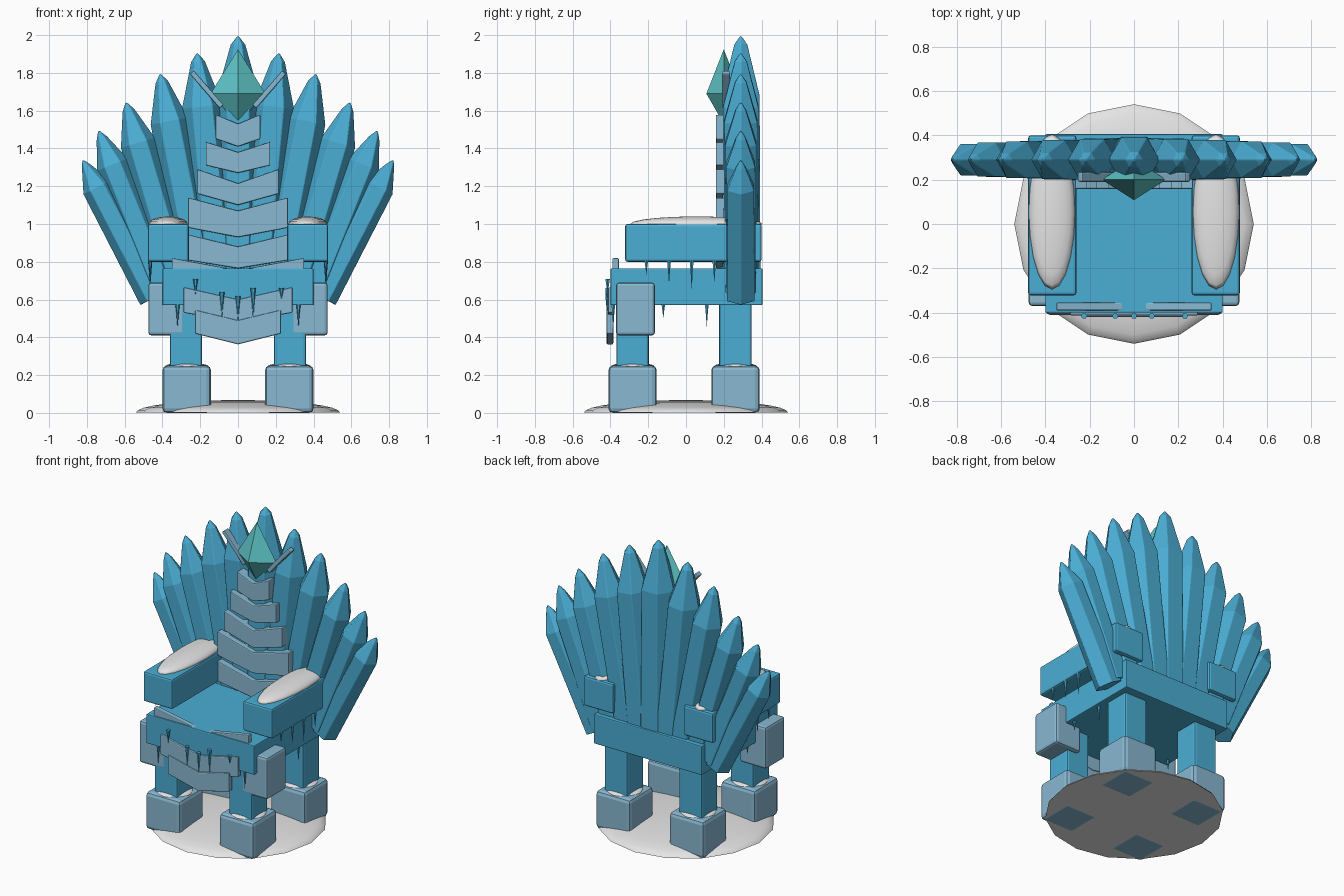
import bpy, bmesh, math

if "Cube" in bpy.data.objects:
    bpy.data.objects.remove(bpy.data.objects["Cube"])


def material(name, rgb):
    m = bpy.data.materials.new(name)
    m.diffuse_color = (*rgb, 1)
    m.use_nodes = True
    m.node_tree.nodes["Principled BSDF"].inputs["Base Color"].default_value = m.diffuse_color
    return m


BLUE = material("ice_blue", (0.07, 0.42, 0.66))
PALE = material("pale_ice", (0.25, 0.48, 0.64))
SNOW = material("snow_white", (0.78, 0.78, 0.78))
TEAL = material("teal_gem", (0.11, 0.54, 0.55))


def finish(name, bm, mat, bevel=0, loc=(0, 0, 0), rot=(0, 0, 0), smooth=False):
    bmesh.ops.recalc_face_normals(bm, faces=bm.faces)
    for f in bm.faces:
        f.smooth = smooth
    me = bpy.data.meshes.new(name)
    bm.to_mesh(me)
    bm.free()
    me.materials.append(mat)
    ob = bpy.data.objects.new(name, me)
    ob.location, ob.rotation_euler = loc, rot
    bpy.context.collection.objects.link(ob)
    if bevel:
        mod = ob.modifiers.new("bevel", 'BEVEL')
        mod.width, mod.segments = bevel, 2
    return ob


def box(name, x, y, z, mat, bevel=0.012):
    """Box from (min, max) ranges on each axis."""
    bm = bmesh.new()
    bmesh.ops.create_cube(bm, size=1)
    for v in bm.verts:
        v.co = [(r[0] + r[1]) / 2 + c * (r[1] - r[0]) for r, c in zip((x, y, z), v.co)]
    return finish(name, bm, mat, bevel)


def lathe(name, profile, sides, mat, scale=(1, 1), bevel=0, **kw):
    """Closed solid from (radius, z) rings; radius 0 makes a point."""
    bm = bmesh.new()
    rings = []
    for r, z in profile:
        n = sides if r else 1
        rings.append([bm.verts.new((r * scale[0] * math.cos(2 * math.pi * k / sides),
                                    r * scale[1] * math.sin(2 * math.pi * k / sides), z))
                      for k in range(n)])
    for a, b in zip(rings, rings[1:]):
        for k in range(sides):
            j = (k + 1) % sides
            q = [a[k % len(a)], a[j % len(a)], b[j % len(b)], b[k % len(b)]]
            bm.faces.new(list(dict.fromkeys(q)))
    for ring in (rings[0], rings[-1]):
        if len(ring) > 1:
            bm.faces.new(ring)
    return finish(name, bm, mat, bevel, **kw)


def mound(name, loc, rx, ry, h, sides=20):
    """Flattened snow ellipsoid."""
    prof = [(math.cos(t), h * math.sin(t)) if abs(t) < 1.5 else (0, math.copysign(h, t))
            for t in [math.pi * (i / 10 - 0.5) for i in range(11)]]
    return lathe(name, prof, sides, SNOW, (rx, ry), loc=loc, smooth=True)


def chevron(name, half, end_top, end_low, mid_top, mid_low, y0, y1):
    """Shallow V-shaped band in the x-z plane."""
    pts = [(-half, end_top), (0, mid_top), (half, end_top),
           (half, end_low), (0, mid_low), (-half, end_low)]
    bm = bmesh.new()
    a = [bm.verts.new((x, y0, z)) for x, z in pts]
    b = [bm.verts.new((x, y1, z)) for x, z in pts]
    for r in (a, b):
        bm.faces.new((r[0], r[1], r[4], r[5]))
        bm.faces.new((r[1], r[2], r[3], r[4]))
    for k in range(6):
        j = (k + 1) % 6
        bm.faces.new((a[k], a[j], b[j], b[k]))
    return finish(name, bm, PALE, 0.006)


def icicle(x, y, top, tip, r=0.012):
    lathe("icicle", [(r, top), (r * 0.55, top - (top - tip) * 0.4), (0, tip)], 6, BLUE, loc=(x, y, 0))


# Snow base: low 16-sided dome
dome = [(0.54 * math.cos(t), 0.002 + 0.066 * math.sin(t)) for t in [i * math.pi / 16 for i in range(8)]]
base = lathe("snow_base", dome + [(0, 0.068)], 16, SNOW, smooth=True)
for f in base.data.polygons:
    if f.normal.z < -0.9:
        f.use_smooth = False

# Seat
box("seat", (-0.4, 0.4), (-0.4, 0.405), (0.57, 0.765), BLUE, 0.006)


def span(s, a, b):
    return (a, b) if s > 0 else (-b, -a)


for s in (-1, 1):
    # Legs with block feet and snow caps
    for nm, y in (("front", -0.283), ("back", 0.262)):
        box(nm + "_leg", span(s, 0.19, 0.36), (y - 0.086, y + 0.086), (0.2, 0.6), BLUE)
        box(nm + "_foot", span(s, 0.143, 0.4), (y - 0.128, y + 0.128), (0, 0.25), PALE, 0.024)
        mound(nm + "_foot_snow", (s * 0.272, y, 0.247), 0.115, 0.115, 0.018, 16)
    # Armrest, support block and snow
    box("armrest", span(s, 0.26, 0.477), (-0.322, 0.4), (0.8, 1.0), BLUE)
    box("arm_support", span(s, 0.28, 0.475), (-0.37, -0.165), (0.41, 0.69), PALE, 0.016)
    mound("armrest_snow", (s * 0.37, 0.055, 1.0), 0.104, 0.35, 0.04)
    # Icicles below the armrests and seat sides
    for y, tip in ((-0.21, 0.73), (-0.09, 0.68), (0.03, 0.65), (0.15, 0.69)):
        icicle(s * 0.465, y, 0.81, tip)
    for y, tip in ((-0.12, 0.5), (0.11, 0.455)):
        icicle(s * 0.37, y, 0.58, tip)
    icicle(s * 0.32, -0.385, 0.58, 0.45)

# Fan of ice crystals forming the backrest: tip x, tip z, bottom z
tips = [(0, 2.0, 0.7), (0.217, 1.91, 0.7), (0.413, 1.8, 0.7),
        (0.595, 1.65, 0.68), (0.74, 1.5, 0.65), (0.825, 1.345, 0.61)]
for i, (x, z, low) in enumerate(tips):
    ang = math.radians(5.5 * i)
    r = 0.12 - 0.007 * i
    drop = 0.32 - 0.03 * i
    length = (z - low) / math.cos(ang)
    prof = [(r, -length), (r * 0.96, -drop), (r * 0.33, -0.05), (0, 0)]
    for s in ((-1, 1) if i else (1,)):
        lathe("back_crystal", prof, 6, BLUE, loc=(s * x, 0.29, z), rot=(0, s * ang, 0), bevel=0.004)

# V-shaped bands down the backrest
for band in ((0.118, 1.58, 1.45, 1.53, 1.41), (0.17, 1.435, 1.31, 1.38, 1.27),
             (0.215, 1.29, 1.16, 1.215, 1.10), (0.265, 1.14, 0.98, 1.07, 0.93),
             (0.31, 0.955, 0.815, 0.88, 0.765)):
    chevron("back_band", *band, 0.158, 0.23)

# V-shaped bands on the seat front
chevron("seat_band", 0.35, 0.82, 0.68, 0.755, 0.62, -0.39, -0.355)
chevron("seat_band", 0.288, 0.665, 0.53, 0.60, 0.48, -0.412, -0.38)
chevron("seat_band", 0.228, 0.545, 0.42, 0.49, 0.363, -0.42, -0.385)

# Icicles across the seat front
for x, top, tip in ((-0.225, 0.71, 0.62), (-0.085, 0.64, 0.5), (0, 0.62, 0.48),
                    (0.08, 0.66, 0.49), (0.23, 0.66, 0.6)):
    icicle(x, -0.415, top, tip, 0.014)

# Crest gem with two slanted horns
lathe("crest_gem", [(0, 1.53), (1, 1.69), (0, 1.925)], 4, TEAL, (0.145, 0.092), loc=(0, 0.2, 0))
for s in (-1, 1):
    horn = box("crest_horn", (-0.014, 0.014), (-0.022, 0.022), (-0.12, 0.12), PALE, 0.006)
    horn.location = (s * 0.165, 0.212, 1.712)
    horn.rotation_euler = (0, s * math.radians(41), 0)
